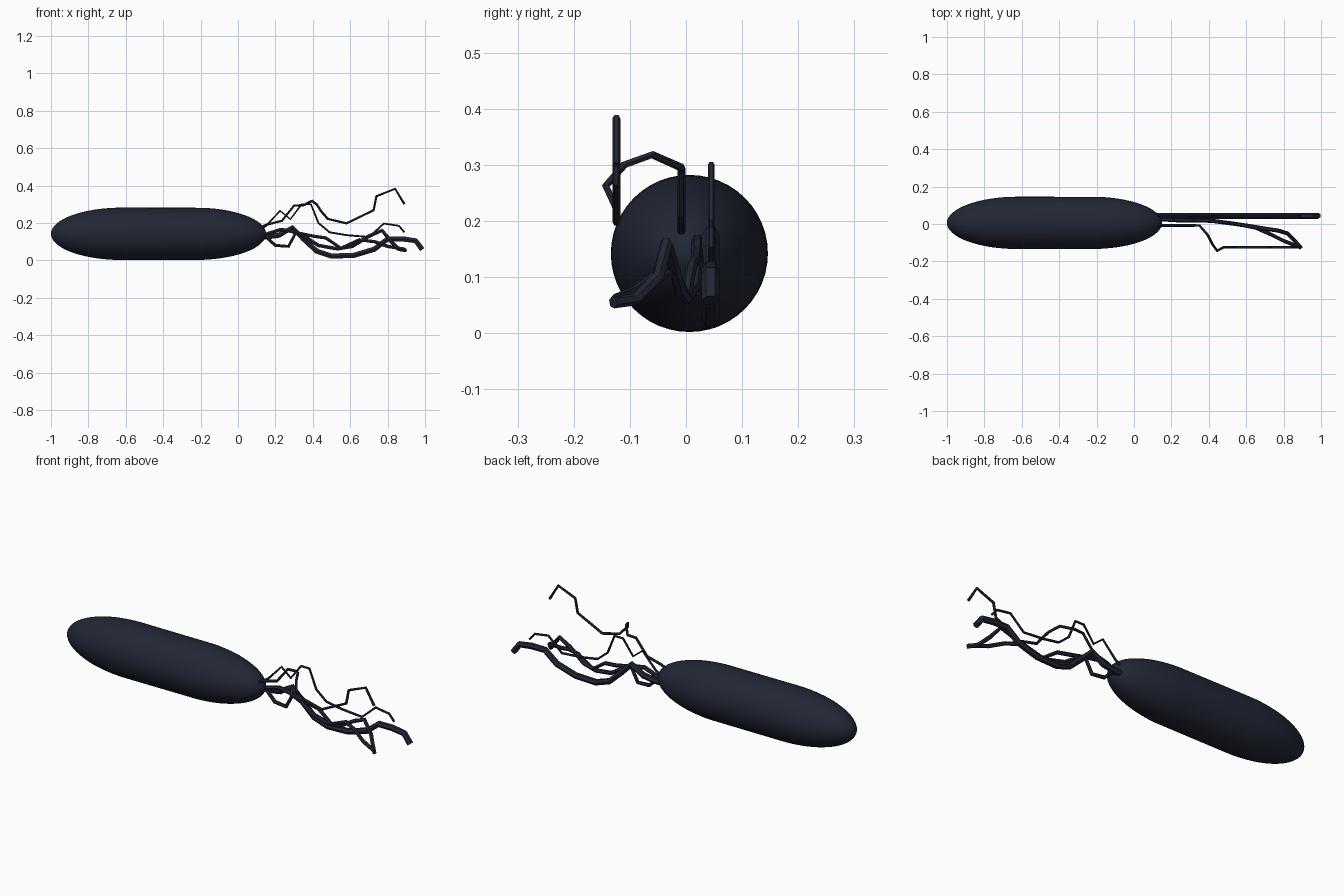
import bpy, bmesh, math

mat = bpy.data.materials.new("dark_navy")
mat.diffuse_color = (0.016, 0.02, 0.036, 1)


# Rod body: a sphere stretched into a capsule with elliptical ends
def make_body():
    r, cap, x0, x1 = 0.14, 0.38, -0.62, -0.23
    bm = bmesh.new()
    bmesh.ops.create_uvsphere(bm, u_segments=48, v_segments=32, radius=1)
    belt = []
    for v in bm.verts:
        x, y, z = v.co.z, v.co.y, v.co.x
        if abs(x) < 1e-4:
            belt.append(v)
        v.co = (x * cap + (x1 if x > 1e-4 else x0), y * r + 0.006, z * r + 0.142)
    bmesh.ops.recalc_face_normals(bm, faces=bm.faces)
    me = bpy.data.meshes.new("rod_body")
    bm.to_mesh(me)
    bm.free()
    me.materials.append(mat)
    ob = bpy.data.objects.new("rod_body", me)
    bpy.context.collection.objects.link(ob)
    bpy.context.view_layer.objects.active = ob
    ob.select_set(True)
    bpy.ops.object.shade_smooth_by_angle(angle=math.radians(40))


# Tail filament: faceted tube along a polyline
def make_tail(name, radius, pts):
    cu = bpy.data.curves.new(name, 'CURVE')
    cu.dimensions = '3D'
    cu.bevel_depth = radius
    cu.bevel_resolution = 1
    cu.use_fill_caps = True
    sp = cu.splines.new('POLY')
    sp.points.add(len(pts) - 1)
    for p, c in zip(sp.points, pts):
        p.co = (*c, 1)
    sp.use_smooth = False
    cu.materials.append(mat)
    ob = bpy.data.objects.new(name, cu)
    bpy.context.collection.objects.link(ob)


def flat(y, xz):
    return [(x, y, z) for x, z in xz]


make_body()

make_tail("tail_high", 0.007,
          flat(-0.008, [(0.1, 0.165), (0.15, 0.19), (0.235, 0.212), (0.3, 0.293), (0.35, 0.295)])
          + [(0.395, -0.06, 0.318), (0.42, -0.11, 0.3), (0.445, -0.143, 0.262), (0.48, -0.124, 0.222)]
          + flat(-0.124, [(0.58, 0.198), (0.725, 0.268), (0.74, 0.343), (0.84, 0.383), (0.89, 0.3)]))

make_tail("tail_thin", 0.006, flat(0.045, [
    (0.1, 0.15), (0.15, 0.185), (0.225, 0.265), (0.28, 0.22), (0.34, 0.3), (0.39, 0.3),
    (0.43, 0.2), (0.49, 0.15), (0.58, 0.135), (0.7, 0.125), (0.78, 0.197), (0.86, 0.185), (0.89, 0.15)]))

make_tail("tail_thick", 0.016, flat(0.044, [
    (0.08, 0.125), (0.15, 0.125), (0.22, 0.135), (0.29, 0.175), (0.35, 0.115), (0.42, 0.05), (0.5, 0.023),
    (0.62, 0.027), (0.73, 0.06), (0.8, 0.115), (0.88, 0.115), (0.95, 0.105), (0.985, 0.058)]))

make_tail("tail_middle", 0.011, [
    (0.08, 0.025, 0.13), (0.15, 0.025, 0.14), (0.23, 0.02, 0.165), (0.29, 0.02, 0.155), (0.36, 0.02, 0.125),
    (0.43, 0.015, 0.08), (0.53, 0.002, 0.062), (0.61, -0.01, 0.075), (0.7, -0.025, 0.13),
    (0.77, -0.035, 0.16), (0.82, -0.05, 0.1), (0.86, -0.09, 0.06), (0.895, -0.13, 0.055)])

make_tail("tail_low", 0.01, [
    (0.08, 0.03, 0.12), (0.15, 0.03, 0.125), (0.2, 0.025, 0.08), (0.27, 0.02, 0.075), (0.31, 0.02, 0.15),
    (0.4, 0.018, 0.13), (0.47, 0.01, 0.12), (0.55, 0.0, 0.065), (0.65, -0.02, 0.11),
    (0.73, -0.055, 0.1), (0.8, -0.09, 0.075), (0.89, -0.125, 0.06)])
